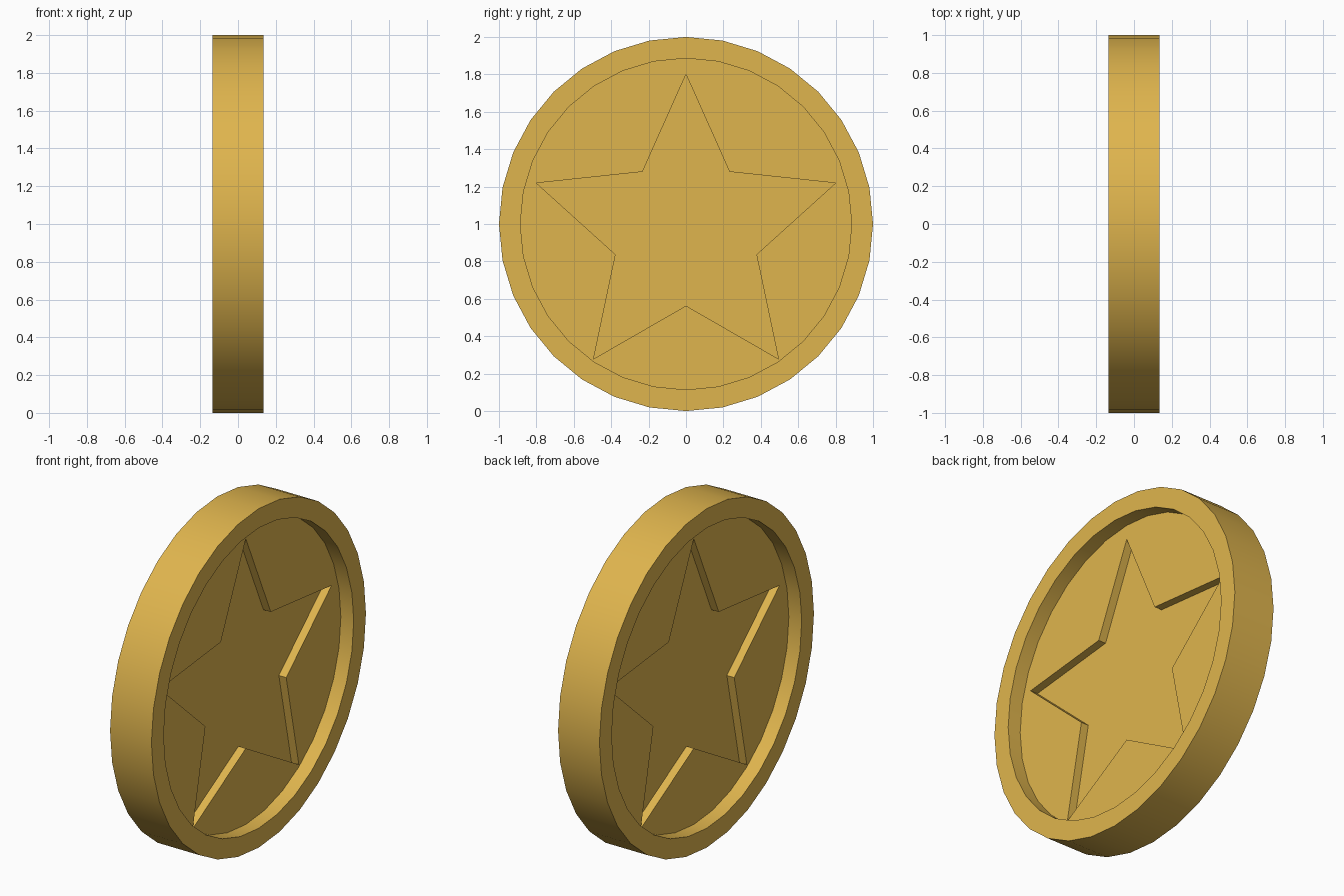
import bpy, bmesh
from math import sin, cos, pi, radians

cube = bpy.data.objects.get("Cube")
if cube:
    bpy.data.objects.remove(cube, do_unlink=True)

SIDES = 32
HALF = 0.135          # half thickness of the coin
FLOOR = 0.051         # recessed face
STAR_FLOOR = 0.003    # bottom of the engraved star
STAR_Z = 0.959        # star centre height

gold = bpy.data.materials.new("gold")
gold.use_nodes = True
colour = (0.74, 0.46, 0.075, 1)
gold.diffuse_color = colour
gold.node_tree.nodes["Principled BSDF"].inputs["Base Color"].default_value = colour

bm = bmesh.new()


def loop(x, count, radii, centre_z):
    """Closed ring of vertices around the x axis, cycling through the radii."""
    verts = []
    for i in range(count):
        a, r = 2 * pi * i / count, radii[i % len(radii)]
        verts.append(bm.verts.new((x, r * sin(a), centre_z + r * cos(a))))
    return verts


def bridge(a, b):
    for i in range(len(a)):
        j = (i + 1) % len(a)
        bm.faces.new((a[i], a[j], b[j], b[i]))


def ring_edges(ring):
    return [bm.edges.get((ring[i - 1], ring[i])) for i in range(len(ring))]


outer = []
for side in (1, -1):
    # Rim face and the wall of the round recess
    edge = loop(side * HALF, SIDES, [1.0], 1)
    lip = loop(side * HALF, SIDES, [0.886], 1)
    base = loop(side * FLOOR, SIDES, [0.886], 1)
    bridge(edge, lip)
    bridge(lip, base)
    # Star engraved into the recessed face
    star_top = loop(side * FLOOR, 10, [0.841, 0.396], STAR_Z)
    star_low = loop(side * STAR_FLOOR, 10, [0.841, 0.396], STAR_Z)
    bridge(star_top, star_low)
    bm.faces.new(star_low)
    bmesh.ops.triangle_fill(bm, use_beauty=True, normal=(side, 0, 0),
                            edges=ring_edges(base) + ring_edges(star_top))
    outer.append(edge)

# Outer band
bridge(*outer)
bmesh.ops.recalc_face_normals(bm, faces=bm.faces[:])

mesh = bpy.data.meshes.new("star_coin")
bm.to_mesh(mesh)
bm.free()
mesh.materials.append(gold)
coin = bpy.data.objects.new("star_coin", mesh)
bpy.context.collection.objects.link(coin)

bpy.ops.object.select_all(action="DESELECT")
coin.select_set(True)
bpy.context.view_layer.objects.active = coin
bpy.ops.object.shade_smooth_by_angle(angle=radians(30))
